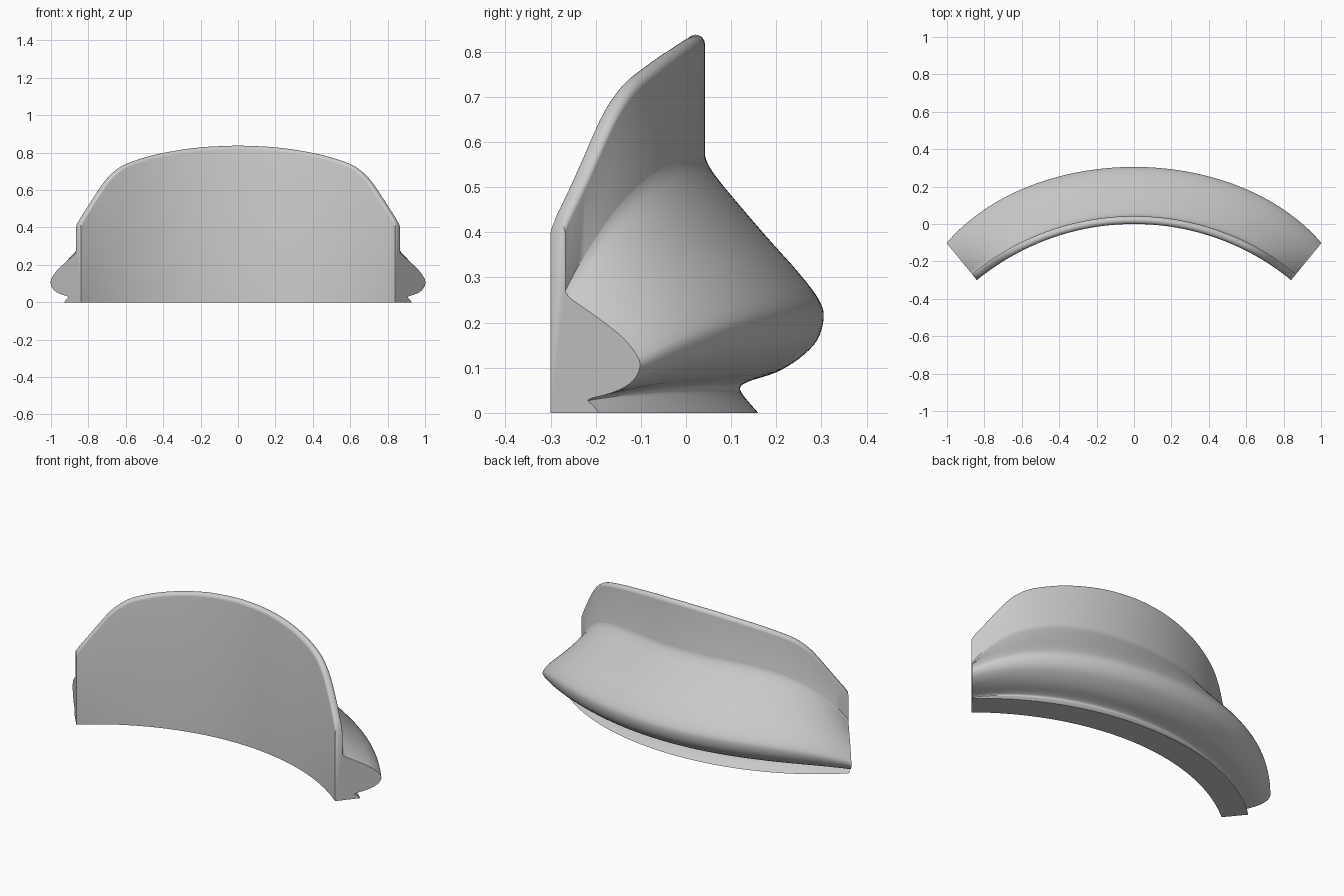
import bpy, bmesh, math

cube = bpy.data.objects.get("Cube")
if cube:
    bpy.data.objects.remove(cube)

RADIUS = 1.326                      # inner face of the curved wall
HALF_ANGLE = math.asin(0.84 / RADIUS)
THICK = 0.042
SPANS = 80


def smooth_curve(points, steps):
    """Catmull-Rom resampling of a 2D point list."""
    p = [points[0]] + points + [points[-1]]
    out = []
    for i in range(1, len(p) - 2):
        a, b, c, d = p[i - 1:i + 3]
        for s in range(steps):
            t = s / steps
            out.append(tuple(
                0.5 * (2 * b[k] + (c[k] - a[k]) * t
                       + (2 * a[k] - 5 * b[k] + 4 * c[k] - d[k]) * t ** 2
                       + (3 * b[k] - a[k] - 3 * c[k] + d[k]) * t ** 3)
                for k in (0, 1)))
    return out + [points[-1]]


# Bulging back, as (depth, height): at the middle and at the ends
middle = smooth_curve([
    (THICK, .57), (.052, .545), (.085, .5), (.17, .4), (.25, .31), (.295, .25),
    (.305, .21), (.29, .16), (.25, .12), (.2, .09), (.14, .07), (.12, .056),
    (.13, .035), (.16, 0)], 4)
end = smooth_curve([
    (THICK, .27), (.055, .255), (.085, .238), (.14, .208), (.205, .168), (.245, .13),
    (.256, .105), (.243, .078), (.21, .056), (.165, .042), (.12, .033), (.107, .027),
    (.12, .018), (.14, 0)], 4)

# Height of the wall's crest against distance from the middle
crest = smooth_curve([
    (0, .838), (.2, .828), (.4, .797), (.55, .755), (.63, .715), (.7, .645),
    (.8, .49), (.825, .45), (.84, .42)], 8)


def crest_height(x):
    for (x0, z0), (x1, z1) in zip(crest, crest[1:]):
        if x <= x1:
            return z0 + (z1 - z0) * (x - x0) / (x1 - x0)
    return crest[-1][1]


def section(angle):
    """Closed cross-section at one angle along the arc."""
    blend = 1 - abs(angle / HALF_ANGLE) ** 4
    top = crest_height(abs(RADIUS * math.sin(angle)))
    r = THICK / 2
    pts = [(0, 0)]
    for i in range(11):             # rounded crest
        a = math.pi * (1 - i / 10)
        pts.append((r + r * math.cos(a), top - r + r * math.sin(a)))
    for e, m in zip(end, middle):
        pts.append(tuple(e[k] + (m[k] - e[k]) * blend for k in (0, 1)))
    return pts


# Loft the sections along the arc and cap both ends
bm = bmesh.new()
rings = []
for i in range(SPANS + 1):
    angle = HALF_ANGLE * (2 * i / SPANS - 1)
    rings.append([
        bm.verts.new(((RADIUS + d) * math.sin(angle),
                      (RADIUS + d) * math.cos(angle) - RADIUS, z))
        for d, z in section(angle)])
count = len(rings[0])
for a, b in zip(rings, rings[1:]):
    for j in range(count):
        k = (j + 1) % count
        bm.faces.new((a[j], a[k], b[k], b[j]))
bm.faces.new(rings[0])
bm.faces.new(rings[-1])
bmesh.ops.recalc_face_normals(bm, faces=bm.faces)

mesh = bpy.data.meshes.new("curved_guard")
bm.to_mesh(mesh)
bm.free()
guard = bpy.data.objects.new("curved_guard", mesh)
bpy.context.collection.objects.link(guard)

# Plain grey material
grey = bpy.data.materials.new("light_grey")
grey.use_nodes = True
colour = (0.6, 0.6, 0.6, 1)
grey.diffuse_color = colour
grey.node_tree.nodes["Principled BSDF"].inputs["Base Color"].default_value = colour
mesh.materials.append(grey)

bpy.ops.object.select_all(action="DESELECT")
guard.select_set(True)
bpy.context.view_layer.objects.active = guard
bpy.ops.object.shade_smooth_by_angle(angle=math.radians(40))
